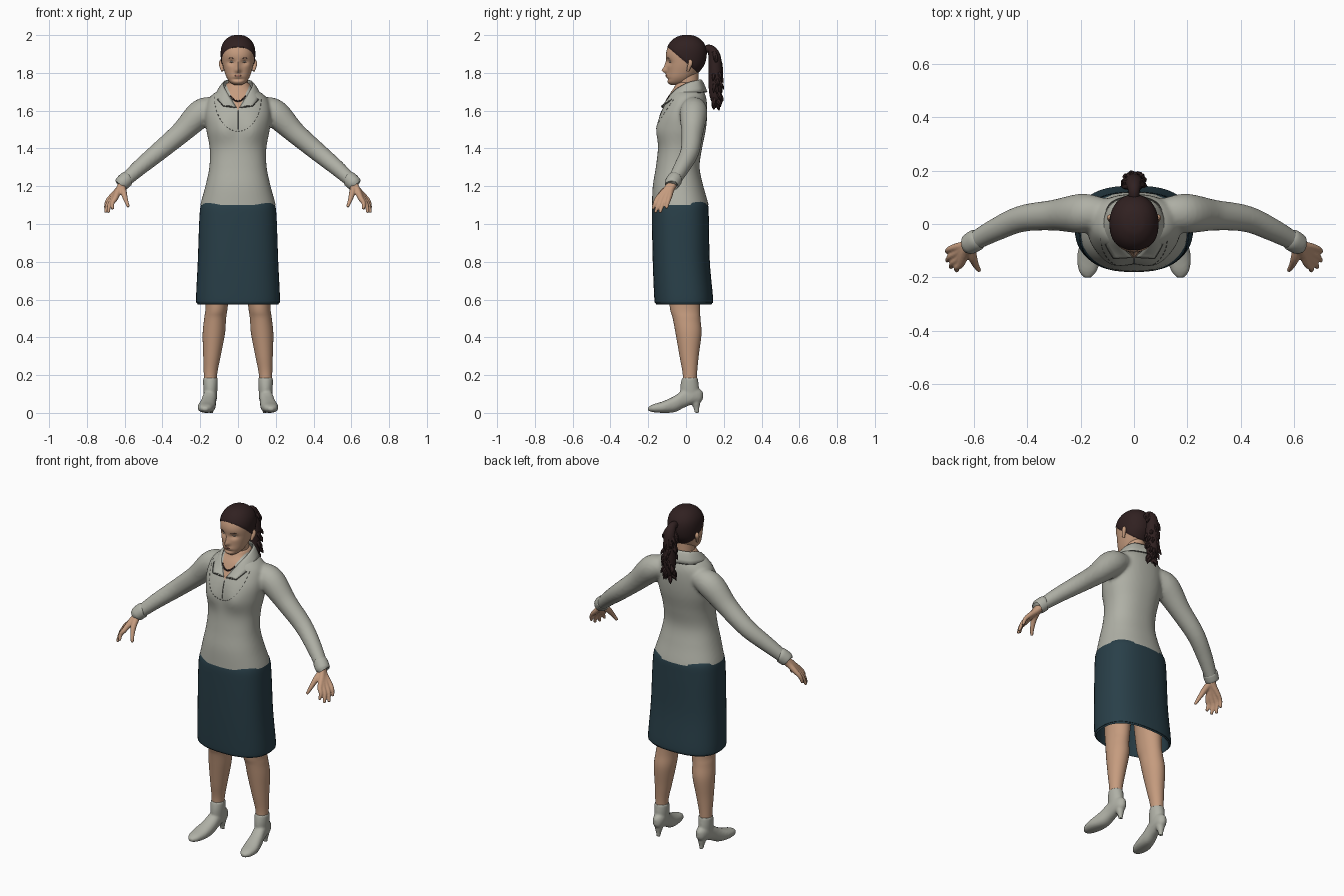
import bpy, bmesh, math, random
from mathutils import Vector
from mathutils.bvhtree import BVHTree

random.seed(4)
if "Cube" in bpy.data.objects:
    bpy.data.objects.remove(bpy.data.objects["Cube"])


def material(name, r, g, b):
    m = bpy.data.materials.new(name)
    m.use_nodes = True
    m.diffuse_color = (r, g, b, 1)
    bsdf = m.node_tree.nodes["Principled BSDF"]
    bsdf.inputs["Base Color"].default_value = (r, g, b, 1)
    bsdf.inputs["Roughness"].default_value = 0.8
    return m


KNIT = material("grey knit", .43, .435, .38)
SKIN = material("skin", .56, .33, .21)
NAVY = material("dark teal", .022, .05, .066)
HAIR = material("dark brown hair", .03, .015, .015)
SEAM = material("dark seam", .1, .1, .09)
LIPS = material("lips", .33, .14, .1)
EYES = material("eye white", .5, .45, .4)


# ---------- helpers ----------
def spline(rows, sub):
    """Smooth interpolation through rows of numbers."""
    out = []
    for i in range(len(rows) - 1):
        a, b, c, d = rows[max(i - 1, 0)], rows[i], rows[i + 1], rows[min(i + 2, len(rows) - 1)]
        for k in range(sub):
            t = k / sub
            out.append([q + .5 * t * (r - p + t * (2 * p - 5 * q + 4 * r - s + t * (3 * (q - r) + s - p)))
                        for p, q, r, s in zip(a, b, c, d)])
    return out + [list(rows[-1])]


def loft(bm, rings, caps=True):
    vs = [[bm.verts.new(p) for p in ring] for ring in rings]
    n = len(vs[0])
    for a, b in zip(vs, vs[1:]):
        for i in range(n):
            bm.faces.new((a[i], a[(i + 1) % n], b[(i + 1) % n], b[i]))
    if caps:
        bm.faces.new(vs[0])
        bm.faces.new(vs[-1])


def oval(ca, ra, cb, rb, power, n=48):
    """Rounded cross-section as pairs (a, b)."""
    pts = []
    for i in range(n):
        c, s = math.cos(2 * math.pi * i / n), math.sin(2 * math.pi * i / n)
        pts.append((ca + ra * math.copysign(abs(c) ** (2 / power), c),
                    cb + rb * math.copysign(abs(s) ** (2 / power), s)))
    return pts


def body(bm, rows, power=2.0, sub=6, caps=True):
    """Upright loft; rows are z, half width, front y, back y, centre x."""
    loft(bm, [[Vector((x, y, z)) for x, y in oval(cx, rx, (f + b) / 2, (b - f) / 2, power)]
              for z, rx, f, b, cx in spline([tuple(r) + (0,) * (5 - len(r)) for r in rows], sub)], caps)


def tube(bm, rows, n=12, sub=4):
    """Round tube; rows are x, y, z, radius."""
    rows = spline(rows, sub)
    pts = [Vector(r[:3]) for r in rows]
    u, rings = None, []
    for i, p in enumerate(pts):
        t = (pts[min(i + 1, len(pts) - 1)] - pts[max(i - 1, 0)]).normalized()
        u = t.orthogonal() if u is None else u - t * u.dot(t)
        u.normalize()
        w = t.cross(u)
        rings.append([p + (u * c + w * s) * max(rows[i][3], .0005) for c, s in oval(0, 1, 0, 1, 2, n)])
    loft(bm, rings)


def make(name, bm, mats, mirror=False, solid=0, angle=50):
    bmesh.ops.recalc_face_normals(bm, faces=bm.faces)
    me = bpy.data.meshes.new(name)
    bm.to_mesh(me)
    ob = bpy.data.objects.new(name, me)
    bpy.context.collection.objects.link(ob)
    for m in mats:
        me.materials.append(m)
    bpy.ops.object.select_all(action='DESELECT')
    ob.select_set(True)
    bpy.context.view_layer.objects.active = ob
    bpy.ops.object.shade_smooth_by_angle(angle=math.radians(angle))
    if solid:
        ob.modifiers.new("thickness", 'SOLIDIFY').thickness = solid
    if mirror:
        ob.modifiers.new("mirror", 'MIRROR')
    return ob


def fuse(bm, voxel, rounds):
    """Blend overlapping closed parts into one skin."""
    bmesh.ops.recalc_face_normals(bm, faces=bm.faces)
    me = bpy.data.meshes.new("blend")
    bm.to_mesh(me)
    ob = bpy.data.objects.new("blend", me)
    bpy.context.collection.objects.link(ob)
    rm = ob.modifiers.new("remesh", 'REMESH')
    rm.mode, rm.voxel_size = 'VOXEL', voxel
    sm = ob.modifiers.new("smooth", 'SMOOTH')
    sm.factor, sm.iterations = .5, rounds
    out = bmesh.new()
    out.from_mesh(ob.evaluated_get(bpy.context.evaluated_depsgraph_get()).to_mesh())
    bpy.data.objects.remove(ob)
    return out


def front(tree, x, z):
    hit = tree.ray_cast(Vector((x, -1, z)), Vector((0, 1, 0)))[0]
    return hit if hit else Vector((x, -.1, z))


def bump(x, z, cx, cz, sx, sz):
    return math.exp(-((x - cx) / sx) ** 2 - ((z - cz) / sz) ** 2)


# ---------- sweater: torso and sleeves blended ----------
bm = bmesh.new()
body(bm, [(1.05, .205, -.18, .125), (1.10, .2, -.18, .12), (1.2, .173, -.176, .092), (1.3, .152, -.16, .072),
          (1.4, .15, -.148, .085), (1.5, .168, -.146, .105), (1.58, .175, -.135, .112), (1.65, .162, -.104, .11),
          (1.69, .13, -.085, .1), (1.72, .075, -.065, .088), (1.75, .06, -.05, .075)], 2.25)
for v in bm.verts:
    if v.co.y < -.02:
        v.co.y -= .02 * bump(abs(v.co.x), v.co.z, .08, 1.5, .06, .07)
for s in (1, -1):
    tube(bm, [(s * .1, .045, 1.62, .05), (s * .19, .04, 1.59, .074), (s * .3, .033, 1.485, .058),
              (s * .42, .02, 1.383, .05), (s * .52, -.022, 1.3, .043), (s * .612, -.072, 1.217, .034)], 24, 6)
bm = fuse(bm, .009, 6)
bmesh.ops.bisect_plane(bm, geom=bm.verts[:] + bm.edges[:] + bm.faces[:], plane_co=(0, 0, 1.1),
                       plane_no=(0, 0, -1), clear_outer=True)
for s in (1, -1):
    fs = [f for f in bm.faces if f.calc_center_median().z > 1.58 and f.calc_center_median().y < .03]
    geom = list({e for f in fs for e in f.edges}) + list({v for f in fs for v in f.verts}) + fs
    bmesh.ops.bisect_plane(bm, geom=geom, plane_co=(0, 0, 1.6), plane_no=(s * .12, 0, -.055))
for f in bm.faces:
    c = f.calc_center_median()
    f.material_index = int(c.z > 1.735 or (c.y < 0 and abs(c.x) < (c.z - 1.6) * .46))
chest = BVHTree.FromBMesh(bm)
make("sweater", bm, [KNIT, SKIN])

# ---------- seams, cuffs and necklace ----------
bm = bmesh.new()
for i in range(24):
    dash = []
    for k in (0, .5):
        a = math.radians(-88 + 176 * (i + k) / 24)
        dash.append((*front(chest, .125 * math.sin(a), 1.68 - .19 * math.cos(a)), .0016))
    tube(bm, dash, 6, 1)
tube(bm, [(*front(chest, 0, 1.6 - .02 * i), .002) for i in range(6)], 6, 2)
make("stitching", bm, [SEAM])

bm = bmesh.new()
tube(bm, [(.585, -.056, 1.24, .036), (.592, -.06, 1.236, .041), (.618, -.076, 1.212, .039),
          (.622, -.078, 1.208, .03)], 24)
make("cuffs", bm, [KNIT], mirror=True)

bm = bmesh.new()
for i in range(-6, 7):
    p = front(chest, .0065 * i, 1.65 + .0007 * i * i)
    bmesh.ops.create_icosphere(bm, subdivisions=1, radius=.0055)
    bmesh.ops.translate(bm, verts=bm.verts[-12:], vec=p)
make("necklace", bm, [HAIR])

# ---------- folded collar ----------
bm = bmesh.new()
top = spline([(0, .082, 1.765), (.06, .062, 1.762), (.08, 0, 1.745), (.06, -.07, 1.7), (.006, -.125, 1.615)], 6)
low = spline([(0, .112, 1.7), (.085, .08, 1.697), (.118, .01, 1.69), (.112, -.065, 1.665), (.078, -.13, 1.625)], 6)
rows = [[bm.verts.new((Vector(a).lerp(Vector(b), t)) + Vector((0, 0, .03 * t * (1 - t))))
         for t in (0, .25, .5, .75, 1)] for a, b in zip(top, low)]
for a, b in zip(rows, rows[1:]):
    for i in range(4):
        bm.faces.new((a[i], b[i], b[i + 1], a[i + 1]))
make("collar", bm, [KNIT], mirror=True, solid=.006)
bm = bmesh.new()
tube(bm, [(*p, .0022) for p in low] + [(*top[-1], .0022)], 6, 1)
make("collar_piping", bm, [SEAM], mirror=True)

# ---------- skirt, turned under at the hem ----------
bm = bmesh.new()
body(bm, [(1.13, .18, -.16, .1), (1.1, .197, -.177, .117), (1.02, .205, -.18, .121), (.8, .213, -.176, .126),
          (.61, .222, -.168, .143), (.582, .217, -.162, .139), (.6, .207, -.152, .129), (.85, .2, -.16, .11)],
     2.5, caps=False)
make("skirt", bm, [NAVY])

# ---------- legs ----------
bm = bmesh.new()
body(bm, [(.85, .08, -.1, .08, .1), (.58, .06, -.088, .075, .112), (.5, .058, -.07, .076, .121),
          (.42, .059, -.055, .082, .128), (.3, .046, -.034, .067, .138), (.2, .035, -.017, .058, .146),
          (.1, .033, -.02, .056, .147)])
make("legs", bm, [SKIN], mirror=True)

# ---------- heeled shoes ----------
bm = bmesh.new()
body(bm, [(.186, .039, -.021, .062, .146), (.14, .038, -.03, .068, .146), (.08, .034, -.03, .07, .146)])
foot = [(-.202, .174, .012, .012, .03), (-.175, .173, .034, .004, .045), (-.12, .168, .045, 0, .062),
        (-.06, .158, .041, .004, .09), (-.01, .15, .036, .028, .125), (.04, .145, .035, .048, .14),
        (.075, .143, .025, .055, .125), (.09, .143, .008, .075, .11)]
loft(bm, [[Vector((x, y, z)) for x, z in oval(cx, w, (lo + hi) / 2, (hi - lo) / 2, 2.3, 28)]
          for y, cx, w, lo, hi in spline(foot, 5)])
tube(bm, [(.143, .05, .09, .03), (.143, .053, .05, .023), (.143, .056, .02, .014), (.143, .056, 0, .013)], 16)
bm = fuse(bm, .006, 3)
for v in bm.verts:
    v.co.z = max(v.co.z, 0)
make("shoes", bm, [KNIT], mirror=True)

# ---------- hands ----------
bm = bmesh.new()
tips = [(.664, -.176, 1.078), (.687, -.163, 1.06), (.701, -.138, 1.06), (.702, -.104, 1.082)]
for i, tip in enumerate(tips):
    k = Vector((.65 + .006 * i, -.15 + .021 * i, 1.135 + .004 * i))
    m = k.lerp(Vector(tip), .5) + Vector((.008, 0, .004))
    tube(bm, [(.6, -.07 + .003 * i, 1.225, .024), (.628, -.1 + .007 * i, 1.185, .019), (*k, .0145),
              (*m, .0115), (*tip, .008)], 12)
tube(bm, [(.615, -.08, 1.2, .02), (.605, -.125, 1.165, .017), (.593, -.155, 1.125, .012),
          (.58, -.175, 1.09, .008)], 12)
make("hands", fuse(bm, .0045, 2), [SKIN], mirror=True)

# ---------- head with sculpted face and hair ----------
bm = bmesh.new()
body(bm, [(1.737, .022, -.082, -.04), (1.75, .042, -.098, .01), (1.775, .06, -.1, .04), (1.81, .073, -.1, .07),
          (1.85, .083, -.102, .096), (1.9, .088, -.106, .106), (1.94, .083, -.094, .1), (1.97, .066, -.072, .08),
          (1.99, .04, -.04, .05), (1.997, .012, -.01, .018)], 2.15, 8)
for v in bm.verts:
    x, y, z = v.co
    if y < -.03:
        v.co.y += (.014 * bump(abs(x), z, .034, 1.856, .02, .015) - .023 * bump(x, z, 0, 1.812, .012, .014)
                   - .013 * bump(x, z, 0, 1.835, .011, .025) - .006 * bump(x, z, 0, 1.783, .025, .012)
                   + .006 * bump(x, z, 0, 1.766, .03, .007))
face = BVHTree.FromBMesh(bm)
plane = Vector((0, .85, 1))
bmesh.ops.bisect_plane(bm, geom=bm.verts[:] + bm.edges[:] + bm.faces[:],
                       plane_co=(0, -.095, 1.935), plane_no=plane)
bm.normal_update()
for f in bm.faces:
    f.material_index = int((f.calc_center_median() - Vector((0, -.095, 1.935))).dot(plane) > 0)
for v in bm.verts:
    if all(f.material_index for f in v.link_faces):
        v.co += v.normal * .004
make("head", bm, [SKIN, HAIR])

bm = bmesh.new()
body(bm, [(1.64, .055, -.03, .07), (1.72, .053, -.045, .066), (1.78, .053, -.052, .065), (1.83, .05, -.04, .065)])
make("neck", bm, [SKIN])

bm = bmesh.new()
tube(bm, [(.082, .01, 1.81, .007), (.087, .016, 1.83, .01), (.09, .024, 1.852, .012), (.086, .02, 1.868, .008)], 12)
make("ears", bm, [SKIN], mirror=True)

for name, mat, z0, arch, x0, x1, r in (("eyes", EYES, 1.856, .004, .021, .047, .0045),
                                       ("irises", HAIR, 1.858, 0, .031, .037, .0058),
                                       ("eyebrows", HAIR, 1.875, .005, .016, .056, .0022),
                                       ("lips", LIPS, 1.785, 0, -.024, .024, .0055)):
    bm = bmesh.new()
    line = []
    for i in range(7):
        t = i / 6
        p = front(face, x0 + (x1 - x0) * t, z0 + arch * math.sin(math.pi * t))
        line.append((p.x, p.y + r * .5, p.z, r * (.25 + .75 * math.sin(math.pi * t))))
    tube(bm, line, 10, 2)
    make(name, bm, [mat], mirror=name != "lips")

# ---------- ponytail with loose pointed strands ----------
bm = bmesh.new()
path = [(0, .085, 1.915, .02), (0, .125, 1.928, .022), (0, .15, 1.89, .032), (0, .155, 1.82, .036),
        (0, .155, 1.74, .036), (0, .155, 1.67, .028), (0, .155, 1.615, .004)]
tube(bm, path, 14, 5)
for x, y, z, r in spline(path, 9)[14:-4]:
    a = random.uniform(-.5, math.pi + .5)
    d = Vector((math.cos(a), math.sin(a) * .9, 0))
    p = Vector((x, y, z)) + d * r * .6
    tip = p + d * random.uniform(.02, .03) + Vector((0, 0, -random.uniform(.035, .05)))
    tip.y = min(tip.y, .2)
    tube(bm, [(*p, .014), (*(p.lerp(tip, .5) + d * .006), .01), (*tip, .001)], 6, 2)
make("ponytail", bm, [HAIR], angle=35)
